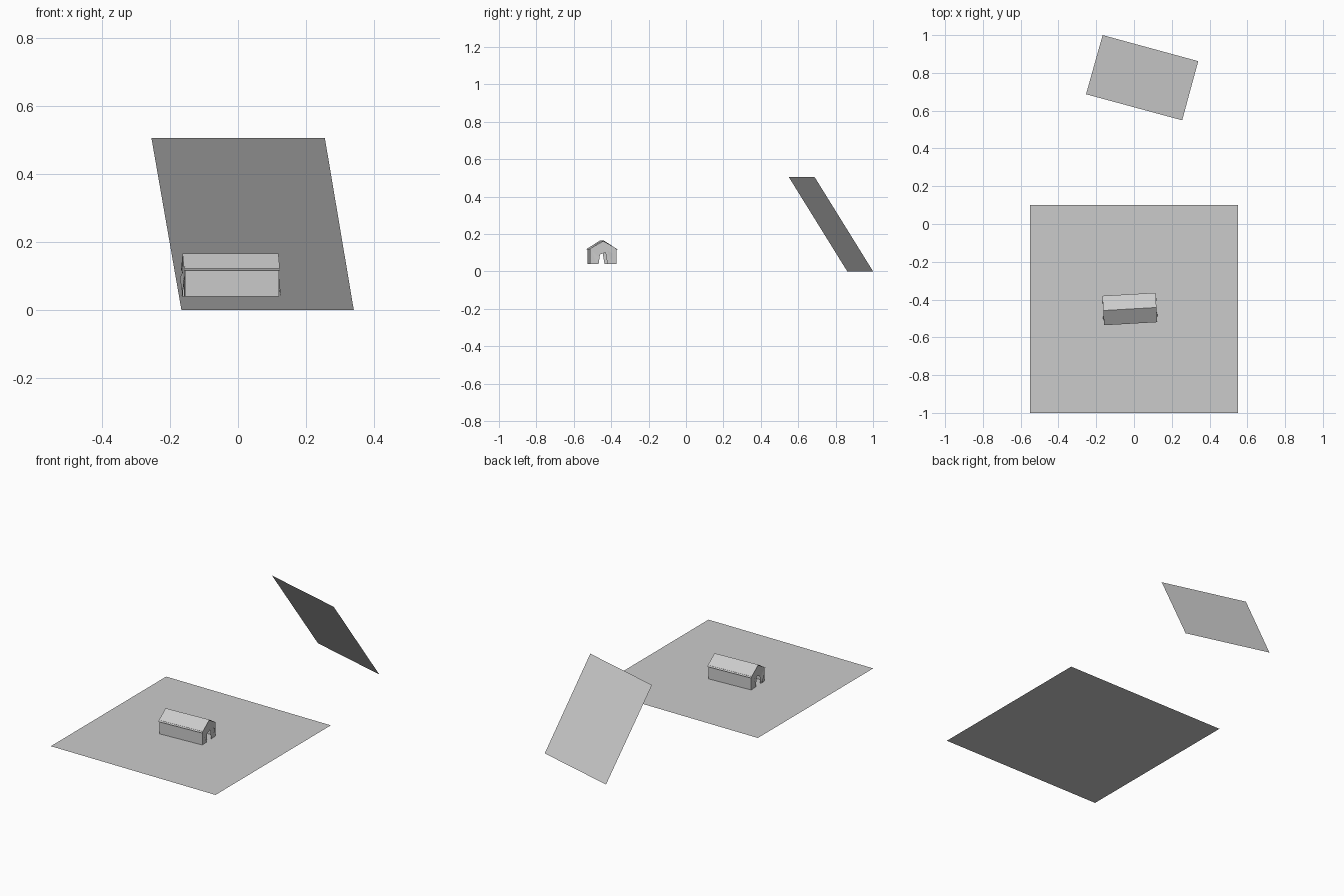
import bpy, math
from mathutils import Matrix, Vector

if "Cube" in bpy.data.objects:
    bpy.data.objects.remove(bpy.data.objects["Cube"])


def mesh(name, verts, faces, matrix=None):
    me = bpy.data.meshes.new(name)
    me.from_pydata(verts, [], faces)
    me.update()
    ob = bpy.data.objects.new(name, me)
    if matrix:
        ob.matrix_world = matrix
    bpy.context.collection.objects.link(ob)
    return ob


# Flat ground sheet
mesh("ground_sheet", [(-.55, -1, .04), (.55, -1, .04), (.55, .1, .04), (-.55, .1, .04)],
     [(0, 1, 2, 3)])

# Leaning backdrop panel, facing up and back
mesh("leaning_panel", [(-.166, 1, 0), (.34, .862, 0), (.255, .549, .505), (-.254, .687, .505)],
     [(0, 3, 2, 1)])

# Small house, turned slightly on the sheet
place = Matrix.Translation(Vector((-.022, -.45, .04))) @ Matrix.Rotation(math.radians(3.3), 4, 'Z')
L, W, H, R = .138, .07, .082, .126      # half length, half width, wall height, ridge height

# Long walls and floor
for side, s in (("front", -1), ("back", 1)):
    mesh(side + "_wall", [(-L, s * W, 0), (L, s * W, 0), (L, s * W, H), (-L, s * W, H)],
         [(0, 1, 2, 3) if s < 0 else (3, 2, 1, 0)], place)
    # Roof slope overhanging the wall
    X, E = L + .003, .078
    mesh(side + "_roof", [(-X, s * E, .076), (X, s * E, .076), (X, 0, R), (-X, 0, R)],
         [(0, 1, 2, 3) if s < 0 else (3, 2, 1, 0)], place)
mesh("floor", [(-L, -W, -.001), (L, -W, -.001), (L, W, -.001), (-L, W, -.001)], [(3, 2, 1, 0)], place)

# Gable ends with a ragged doorway, and broken shards sticking out beside it
for end, s in (("left", -1), ("right", 1)):
    x = s * L
    outline = [(-W, 0), (-.025, 0), (-.018, .05), (.012, .06), (.022, 0), (W, 0), (W, H), (0, R - .004), (-W, H)]
    order = tuple(range(9))
    mesh(end + "_gable", [(x, y, z) for y, z in outline], [order if s > 0 else order[::-1]], place)
    mesh(end + "_shards",
         [(x, -.06, .07), (x + s * .008, -.04, .002), (x, -.02, .03),
          (x, .02, .075), (x + s * .008, .05, .055), (x, .045, .002)],
         [(0, 1, 2), (3, 5, 4)], place)
